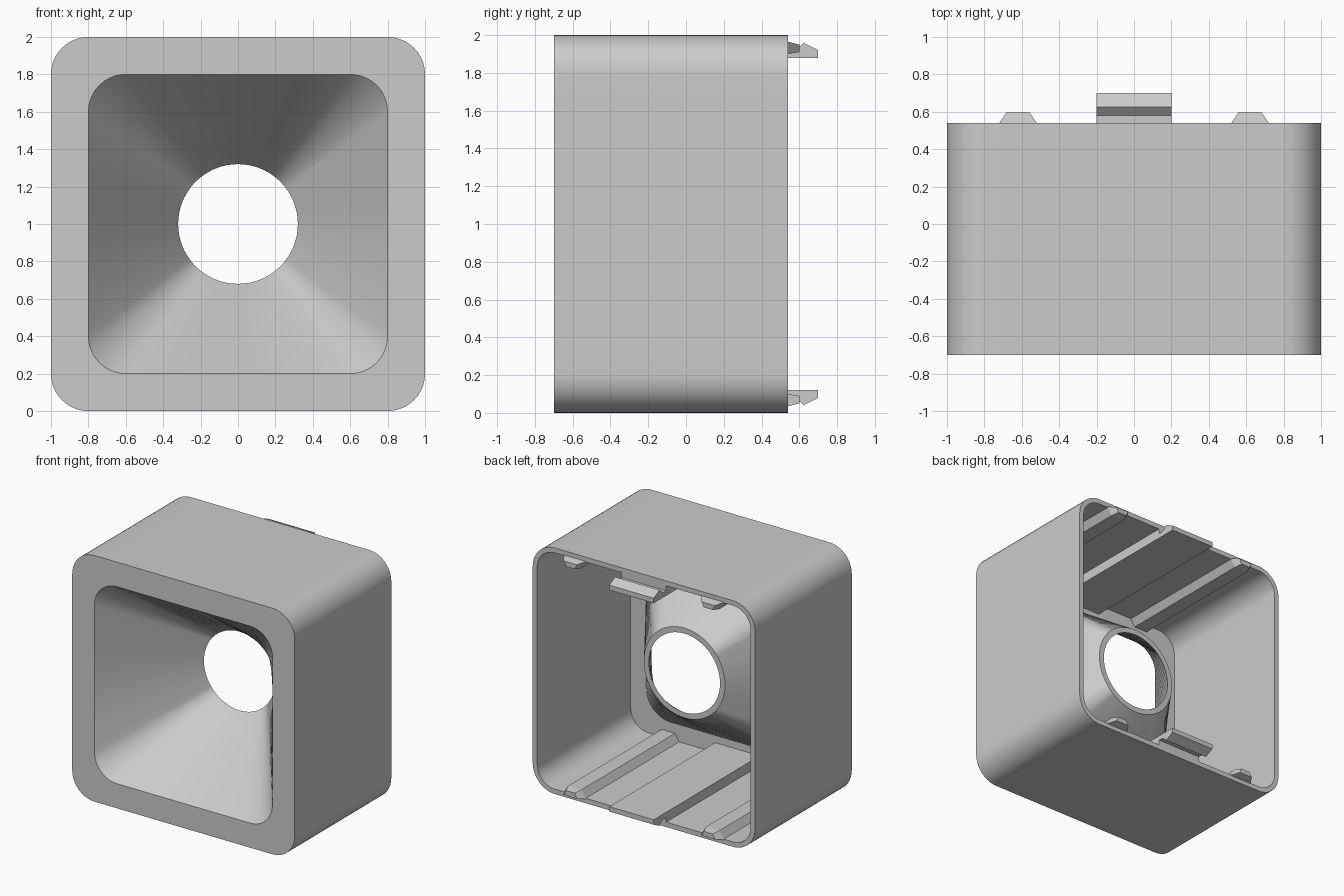
import bpy, bmesh
from math import sin, cos, pi, atan2, radians

cube = bpy.data.objects.get("Cube")
if cube:
    bpy.data.objects.remove(cube, do_unlink=True)

grey = bpy.data.materials.new("plain grey")
grey.use_nodes = True
colour = (0.6, 0.6, 0.6, 1)
grey.diffuse_color = colour
grey.node_tree.nodes["Principled BSDF"].inputs["Base Color"].default_value = colour

CORNER, SIDE = 10, 16   # segments per rounded corner and per straight side
BACK, FRONT, WALL = 0.54, -0.7, 0.04
FLOOR_START = FRONT + WALL / 2


def rounded_square(half, radius):
    """Outline of a rounded square, always with the same point count."""
    pts, c = [], half - radius
    for q in range(4):
        ca, sa = round(cos(q * pi / 2)), round(sin(q * pi / 2))
        quarter = [(half, -c + 2 * c * i / SIDE) for i in range(SIDE)]
        for i in range(CORNER):
            a = pi / 2 * i / CORNER
            quarter.append((c + radius * cos(a), c + radius * sin(a)))
        pts += [(x * ca - z * sa, x * sa + z * ca) for x, z in quarter]
    return pts


def circle(radius):
    """Circle whose points line up with those of the funnel mouth."""
    angles = [atan2(z, x) for x, z in rounded_square(0.8, 0.2)]
    return [(radius * cos(a), radius * sin(a)) for a in angles]


def loft(name, rings, closed=False):
    """Skin a row of equal rings; either joined end to start or capped."""
    bm = bmesh.new()
    loops = [[bm.verts.new(p) for p in ring] for ring in rings]
    pairs = list(zip(loops, loops[1:]))
    if closed:
        pairs.append((loops[-1], loops[0]))
    else:
        bm.faces.new(loops[0])
        bm.faces.new(loops[-1])
    for a, b in pairs:
        n = len(a)
        for i in range(n):
            j = (i + 1) % n
            bm.faces.new((a[i], a[j], b[j], b[i]))
    bmesh.ops.recalc_face_normals(bm, faces=bm.faces)
    mesh = bpy.data.meshes.new(name)
    bm.to_mesh(mesh)
    bm.free()
    mesh.materials.append(grey)
    obj = bpy.data.objects.new(name, mesh)
    bpy.context.collection.objects.link(obj)
    return obj


# Hollow housing with the funnel running from the front face to a round hole
sections = [
    (BACK, rounded_square(1, 0.2)),
    (FRONT, rounded_square(1, 0.2)),
    (FRONT, rounded_square(0.8, 0.2)),
    (0.02, circle(0.32)),
    (0.02, circle(0.365)),
    (FRONT + WALL, rounded_square(0.82, 0.22)),
    (FRONT + WALL, rounded_square(0.96, 0.16)),
    (BACK, rounded_square(0.96, 0.16)),
]
housing = loft("housing", [[(x, y, z + 1) for x, z in ring] for y, ring in sections], True)
bpy.ops.object.select_all(action="DESELECT")
housing.select_set(True)
bpy.context.view_layer.objects.active = housing
bpy.ops.object.shade_smooth_by_angle(angle=radians(30))

# Clip strip seen from the side: a flat bar ending in a hook
clip_profile = [(FLOOR_START, 0.035), (FLOOR_START, 0.12), (0.7, 0.12), (0.7, 0.08),
                (0.625, 0.042), (0.58, 0.08), (BACK, 0.08), (BACK, 0.035)]

# Guide rail sections: y, base half width, top half width, base z, top z
rail_sections = [(FLOOR_START, 0.1, 0.06, 0.035, 0.1),
                 (BACK, 0.1, 0.06, 0.035, 0.1),
                 (0.6, 0.06, 0.04, 0.05, 0.09)]

for place, flip in (("lower", False), ("upper", True)):
    def height(z):
        return 2 - z if flip else z

    loft(place + "_clip", [[(x, y, height(z)) for y, z in clip_profile] for x in (-0.2, 0.2)])
    for side, cx in (("left", 0.62), ("right", -0.62)):
        rings = [[(cx - b, y, height(z0)), (cx + b, y, height(z0)),
                  (cx + t, y, height(z1)), (cx - t, y, height(z1))]
                 for y, b, t, z0, z1 in rail_sections]
        loft(f"{place}_{side}_rail", rings)
